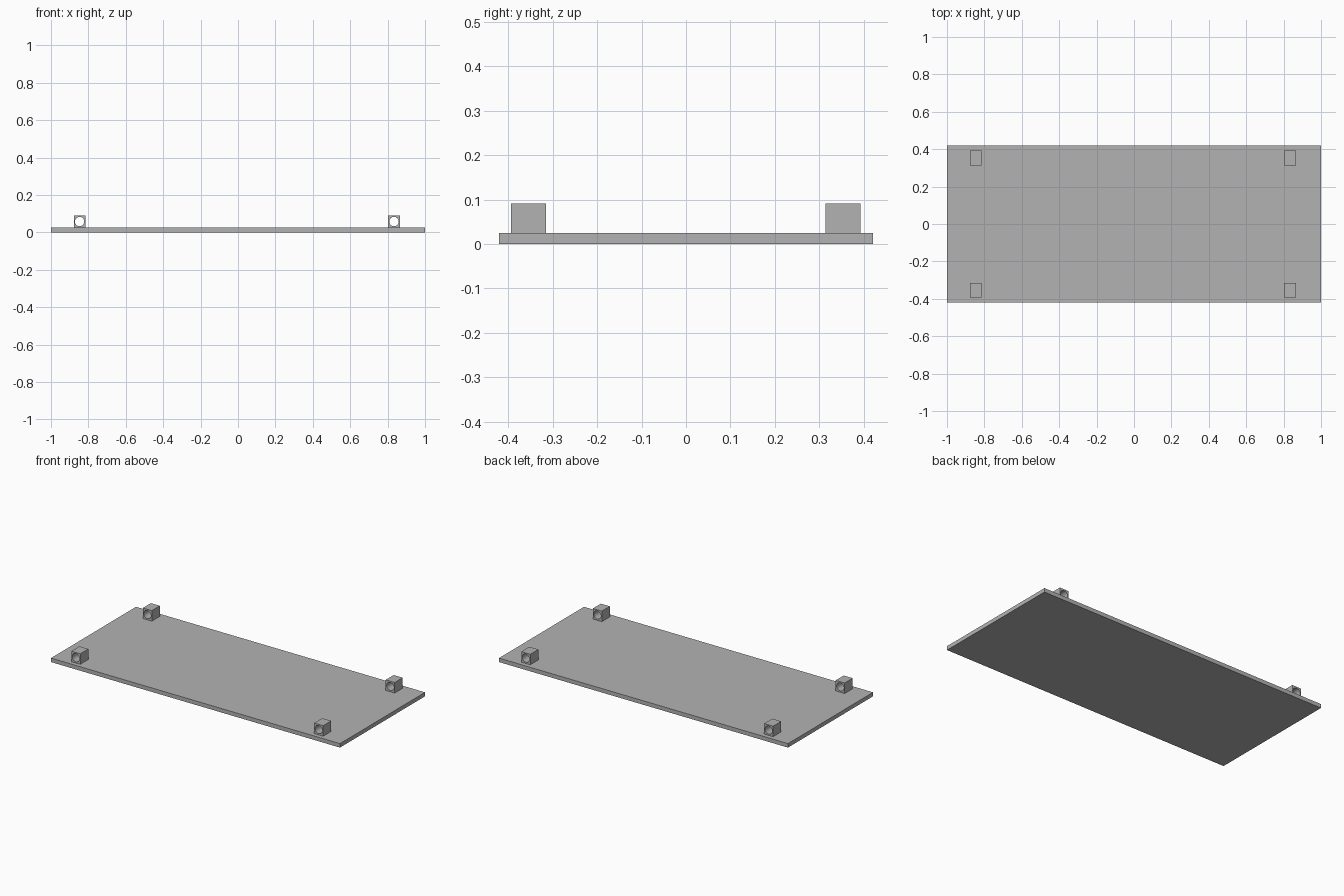
import bpy
import bmesh
from math import cos, sin, tau, radians

cube = bpy.data.objects.get("Cube")
if cube:
    bpy.data.objects.remove(cube, do_unlink=True)

PLATE = (2.0, 0.84, 0.025)
LUG = (0.062, 0.079, 0.066)
HOLE_RADIUS = 0.025
SIDES = 32

grey = bpy.data.materials.new("plain grey")
grey.use_nodes = True
colour = (0.45, 0.45, 0.45, 1)
grey.diffuse_color = colour
grey.node_tree.nodes["Principled BSDF"].inputs["Base Color"].default_value = colour


def add_object(name, bm, location):
    bmesh.ops.recalc_face_normals(bm, faces=bm.faces)
    mesh = bpy.data.meshes.new(name)
    bm.to_mesh(mesh)
    bm.free()
    mesh.materials.append(grey)
    obj = bpy.data.objects.new(name, mesh)
    obj.location = location
    bpy.context.collection.objects.link(obj)
    return obj


def add_lug(name, location):
    """Block with a round hole running front to back."""
    bm = bmesh.new()
    rings = []
    for y, outer in ((-1, True), (1, True), (1, False), (-1, False)):
        ring = []
        for i in range(SIDES):
            c, s = cos(tau * i / SIDES), sin(tau * i / SIDES)
            if outer:
                reach = max(abs(c), abs(s))
                x, z = c / reach * LUG[0] / 2, s / reach * LUG[2] / 2
            else:
                x, z = c * HOLE_RADIUS, s * HOLE_RADIUS
            ring.append(bm.verts.new((x, y * LUG[1] / 2, z)))
        rings.append(ring)
    for a, b in zip(rings, rings[1:] + rings[:1]):
        for i in range(SIDES):
            j = (i + 1) % SIDES
            bm.faces.new((a[i], a[j], b[j], b[i]))
    # Merge the flat strips on each outer side
    bmesh.ops.dissolve_limit(bm, angle_limit=radians(1), verts=bm.verts, edges=bm.edges)
    obj = add_lug_shading(add_object(name, bm, location))
    return obj


def add_lug_shading(obj):
    bpy.ops.object.select_all(action="DESELECT")
    obj.select_set(True)
    bpy.context.view_layer.objects.active = obj
    bpy.ops.object.shade_smooth_by_angle(angle=radians(30))
    return obj


# Flat base plate
bm = bmesh.new()
bmesh.ops.create_cube(bm, size=1)
bmesh.ops.scale(bm, vec=PLATE, verts=bm.verts)
add_object("base_plate", bm, (0, 0, PLATE[2] / 2))

# Four pierced lugs near the corners
for side, x in (("right", -0.847), ("left", 0.834)):
    for end, y in (("front", -0.354), ("back", 0.353)):
        add_lug(f"{end}_{side}_lug", (x, y, PLATE[2] + LUG[2] / 2))
